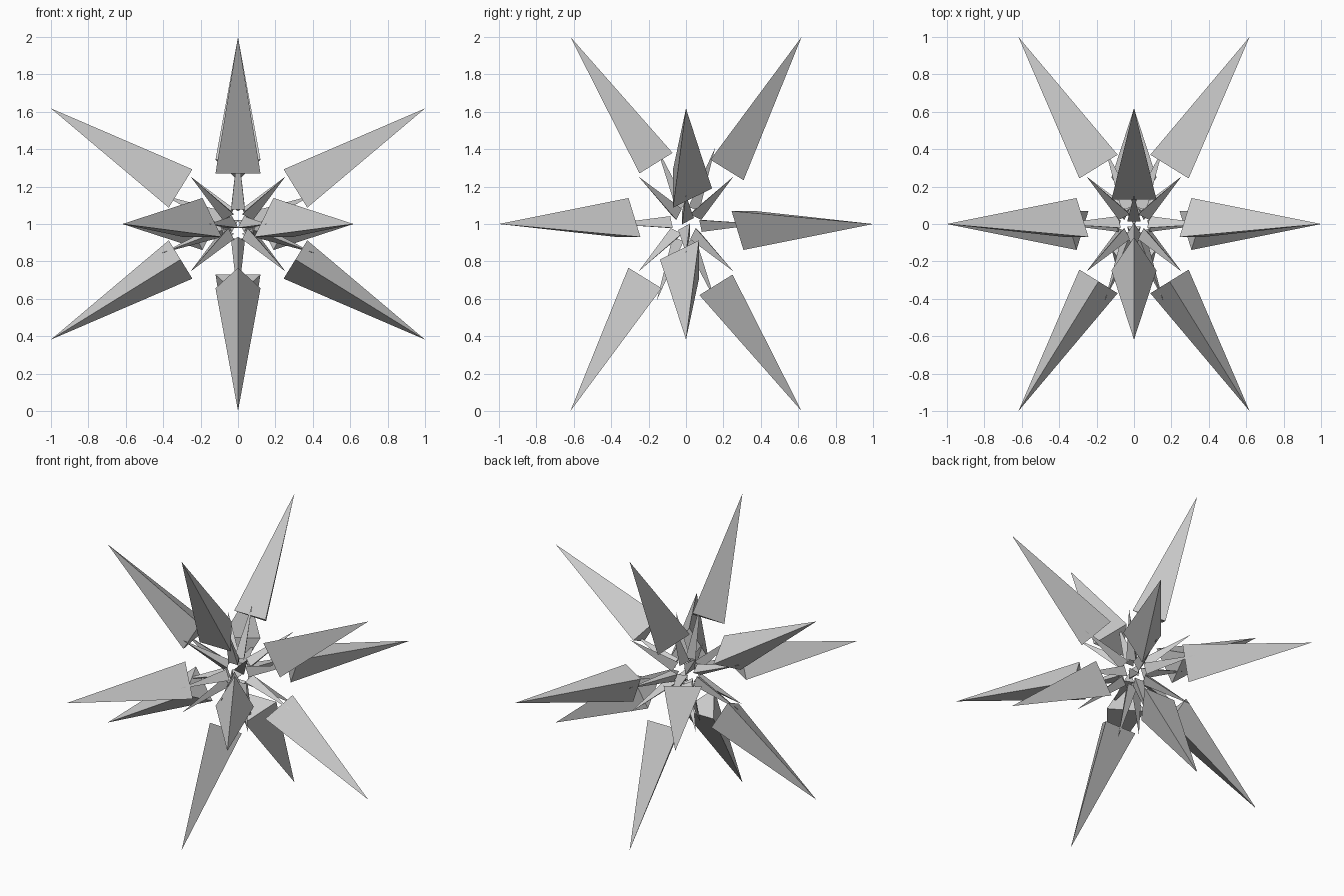
import bpy, bmesh
from math import sqrt, tau
from mathutils import Vector, Matrix

cube = bpy.data.objects.get("Cube")
if cube:
    bpy.data.objects.remove(cube, do_unlink=True)

PHI = (1 + sqrt(5)) / 2
SIGNS = (-1, 1)
CENTRE = Vector((0, 0, 1))

grey = bpy.data.materials.new("plain grey")
grey.use_nodes = True
colour = (0.6, 0.6, 0.6, 1)
grey.diffuse_color = colour
grey.node_tree.nodes["Principled BSDF"].inputs["Base Color"].default_value = colour


def spike(name, direction, base, tip, radius):
    """Three-sided pyramid pointing outward, floating clear of the centre."""
    n = direction.normalized()
    ridge = n.cross(Vector((1, 0, 0))).normalized() * radius
    bm = bmesh.new()
    ring = [bm.verts.new(n * base + Matrix.Rotation(tau * i / 3, 3, n) @ ridge)
            for i in range(3)]
    apex = bm.verts.new(n * tip)
    bm.faces.new(ring[::-1])
    for i in range(3):
        bm.faces.new((ring[i], ring[(i + 1) % 3], apex))
    bmesh.ops.recalc_face_normals(bm, faces=bm.faces)
    mesh = bpy.data.meshes.new(name)
    bm.to_mesh(mesh)
    bm.free()
    mesh.materials.append(grey)
    obj = bpy.data.objects.new(name, mesh)
    obj.location = CENTRE
    bpy.context.collection.objects.link(obj)


def cyclic(a, b):
    """Directions (0, a, b) with all signs and cyclic orders."""
    for s in SIGNS:
        for t in SIGNS:
            v = (0, s * a, t * b)
            for k in range(3):
                yield Vector(v[k:] + v[:k])


# Long spikes toward the twelve icosahedron corners
long_tip = sqrt(1 + 1 / PHI ** 2)
for i, v in enumerate(cyclic(1 / PHI, 1)):
    spike(f"long_spike_{i + 1}", v, 0.361, long_tip, 0.139)

# Short inner spikes toward the twenty dodecahedron corners
corners = [Vector((x, y, z)) for x in SIGNS for y in SIGNS for z in SIGNS]
for i, v in enumerate(corners + list(cyclic(1 / PHI, PHI))):
    spike(f"short_spike_{i + 1}", v, 0.09, 0.437, 0.042)
